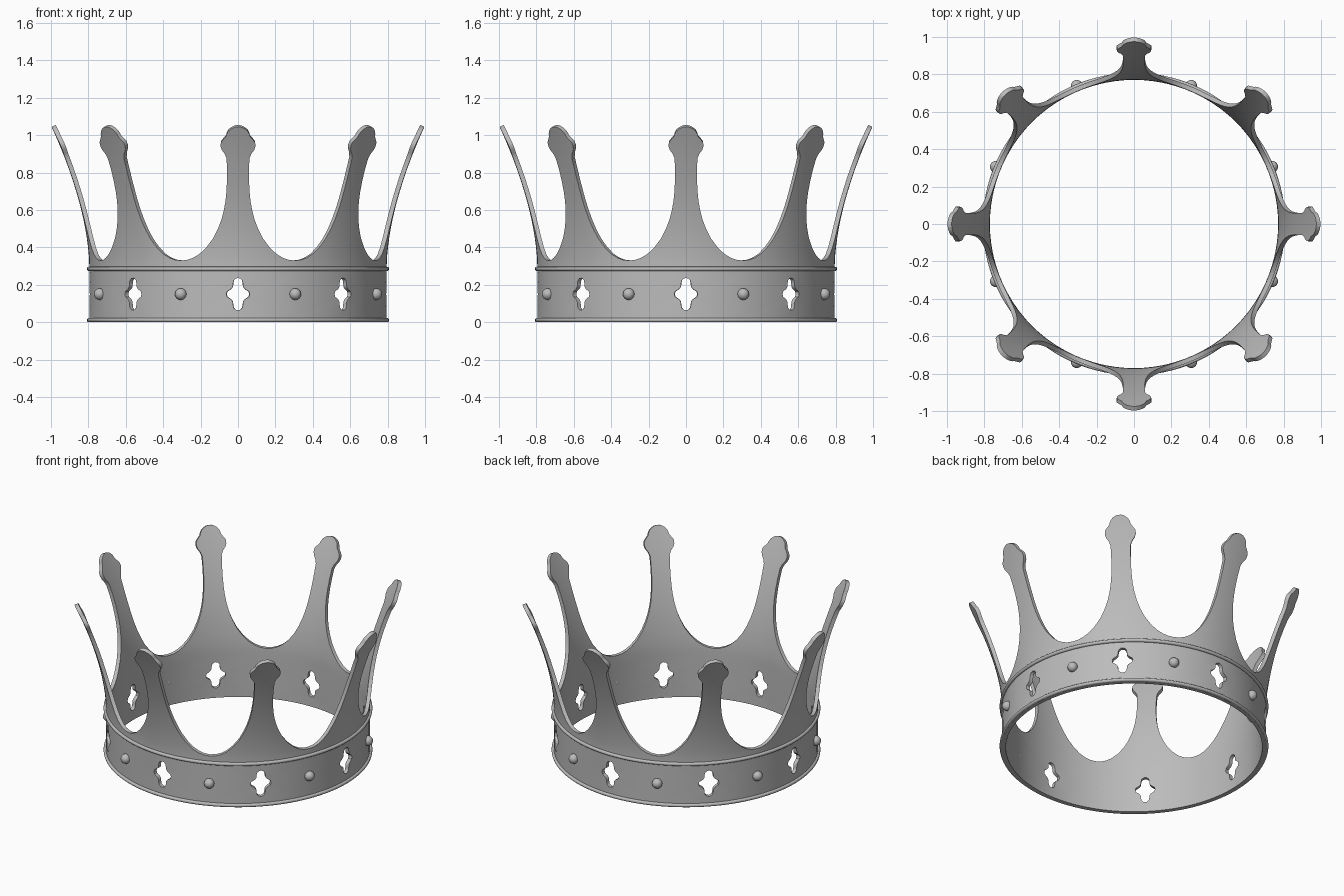
import bpy, bmesh, math

if "Cube" in bpy.data.objects:
    bpy.data.objects.remove(bpy.data.objects["Cube"])

N = 8                        # points on the crown
STEP = 2 * math.pi / N
HALF = STEP / 2
R0, THICK = 0.795, 0.024     # band radius and wall thickness
BAND_TOP, MID = 0.30, 0.15
COLS = 12                    # columns across half a sector

metal = bpy.data.materials.new("grey_metal")
metal.diffuse_color = (0.5, 0.5, 0.5, 1)
metal.use_nodes = True
metal.node_tree.nodes["Principled BSDF"].inputs["Base Color"].default_value = metal.diffuse_color

# half width of a point by height, from the valley to the rounded tip
POINT = [(0.33, 0.302), (0.334, 0.27), (0.345, 0.24), (0.365, 0.207), (0.40, 0.17),
         (0.45, 0.133), (0.50, 0.108), (0.55, 0.089), (0.60, 0.076), (0.65, 0.067),
         (0.70, 0.062), (0.76, 0.059), (0.82, 0.059), (0.88, 0.061), (0.905, 0.072),
         (0.925, 0.087), (0.945, 0.094), (0.965, 0.092), (0.98, 0.08), (0.995, 0.066),
         (1.01, 0.061), (1.025, 0.053), (1.038, 0.038), (1.046, 0.022), (1.049, 0.01)]

# quarter outline of the four-lobed opening, from the side lobe to the top lobe
LOBE = [(0.062, 0), (0.058, 0.014), (0.045, 0.022), (0.034, 0.03), (0.027, 0.042),
        (0.026, 0.058), (0.022, 0.074), (0.012, 0.083), (0, 0.086)]


def radius(z):
    """Outer radius: straight band, then flaring outwards."""
    t = max(0, (z - BAND_TOP) / 0.75)
    return R0 + 0.203 * t ** 1.7


def finish(ob, name, angle=40):
    ob.name = name
    ob.data.materials.append(metal)
    bpy.ops.object.select_all(action='DESELECT')
    ob.select_set(True)
    bpy.context.view_layer.objects.active = ob
    bpy.ops.object.shade_smooth_by_angle(angle=math.radians(angle))


def full_loop(quarter):
    """Mirror a quarter outline into a closed loop."""
    q = quarter
    return (q[:-1] + [(-x, y) for x, y in reversed(q)][:-1]
            + [(-x, -y) for x, y in q[:-1]] + [(x, -y) for x, y in reversed(q)][:-1])


# crown wall: pierced band and points, one sector repeated around
bm = bmesh.new()


def put(turn, a, z):
    r = radius(z) - THICK / 2
    b = turn + a
    return bm.verts.new((r * math.sin(b), -r * math.cos(b), z))


def skin(rows, closed):
    n = len(rows[0])
    for lo, hi in zip(rows, rows[1:]):
        for i in range(n if closed else n - 1):
            j = (i + 1) % n
            bm.faces.new((lo[i], lo[j], hi[j], hi[i]))


quarter = []
for p, q in zip(LOBE, LOBE[1:]):
    quarter += [p, ((p[0] + q[0]) / 2, (p[1] + q[1]) / 2)]
hole = full_loop([(x / R0, y) for x, y in quarter + [LOBE[-1]]])
side = 4
edge = [(HALF, MID * i / side) for i in range(side)]
edge += [(HALF * (1 - i / COLS), MID) for i in range(COLS + 1)]
frame = full_loop(edge)

for k in range(N):
    turn = k * STEP
    # frame first, then inwards to the opening
    rows = []
    for s in (0, 0.25, 0.5, 0.75, 1):
        rows.append([put(turn, f[0] + (h[0] - f[0]) * s, MID + f[1] + (h[1] - f[1]) * s)
                     for f, h in zip(frame, hole)])
    skin(rows, True)
    rows = []
    for z, w in [(BAND_TOP, 1)] + POINT:
        a = min(HALF, math.asin(w / radius(z))) if z > 0.331 else HALF
        rows.append([put(turn, a * i / COLS, z) for i in range(-COLS, COLS + 1)])
    skin(rows, False)

bmesh.ops.remove_doubles(bm, verts=bm.verts, dist=0.0002)
bmesh.ops.recalc_face_normals(bm, faces=bm.faces)
me = bpy.data.meshes.new("crown_wall")
bm.to_mesh(me)
bm.free()
wall = bpy.data.objects.new("crown_wall", me)
bpy.context.collection.objects.link(wall)
bpy.context.view_layer.objects.active = wall
wall.select_set(True)
mod = wall.modifiers.new("thickness", 'SOLIDIFY')
mod.thickness, mod.offset = THICK, 0
bpy.ops.object.modifier_apply(modifier=mod.name)
finish(wall, "crown_wall")

# raised trim at the bottom and top of the band
for name, z in (("lower_trim", 0.0115), ("upper_trim", 0.285)):
    bpy.ops.mesh.primitive_torus_add(major_radius=0.797, minor_radius=0.0115,
                                     major_segments=128, minor_segments=12,
                                     location=(0, 0, z))
    finish(bpy.context.object, name, 80)

# round studs between the openings
for k in range(N):
    a = HALF + k * STEP
    bpy.ops.mesh.primitive_uv_sphere_add(segments=20, ring_count=12, radius=0.031,
                                         location=(0.8 * math.sin(a), -0.8 * math.cos(a), MID))
    finish(bpy.context.object, f"stud_{k + 1}", 80)
